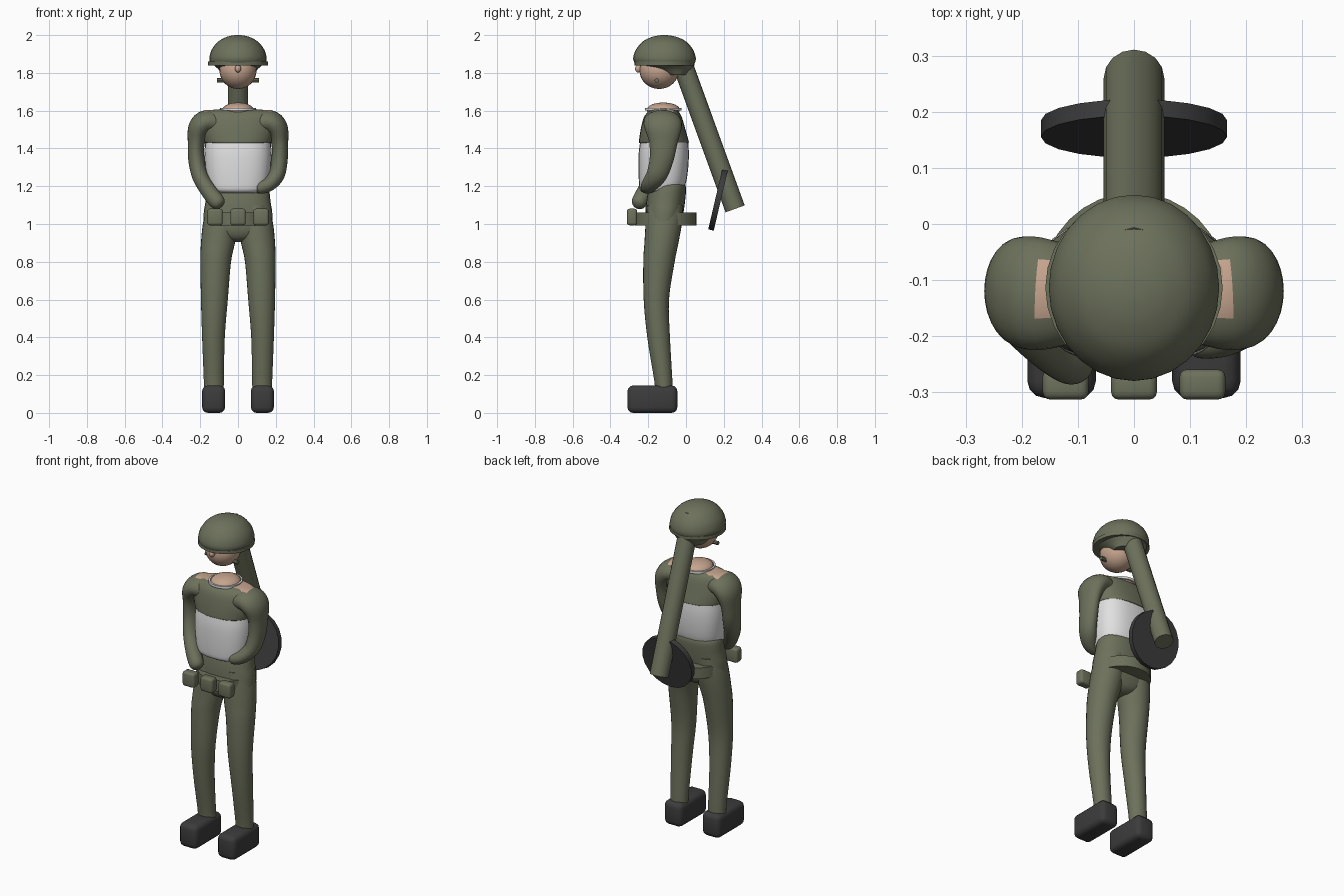
import bpy, bmesh, math
from mathutils import Vector, Matrix

if "Cube" in bpy.data.objects:
    bpy.data.objects.remove(bpy.data.objects["Cube"])


def material(name, rgb):
    m = bpy.data.materials.new(name)
    m.use_nodes = True
    m.diffuse_color = (*rgb, 1)
    m.node_tree.nodes["Principled BSDF"].inputs["Base Color"].default_value = (*rgb, 1)
    return m


OLIVE = material("olive cloth", (0.15, 0.165, 0.105))
SKIN = material("skin", (0.56, 0.37, 0.27))
WHITE = material("white cloth", (0.75, 0.75, 0.75))
DARK = material("dark rubber", (0.045, 0.045, 0.047))


def finish(name, bm, *mats, angle=40):
    bmesh.ops.recalc_face_normals(bm, faces=bm.faces)
    mesh = bpy.data.meshes.new(name)
    bm.to_mesh(mesh)
    bm.free()
    obj = bpy.data.objects.new(name, mesh)
    bpy.context.collection.objects.link(obj)
    for m in mats:
        mesh.materials.append(m)
    bpy.ops.object.select_all(action="DESELECT")
    obj.select_set(True)
    bpy.context.view_layer.objects.active = obj
    bpy.ops.object.shade_smooth_by_angle(angle=math.radians(angle))
    return obj


def spline(keys, steps):
    """Catmull-Rom interpolation of key tuples."""
    keys = [Vector(k) for k in keys]
    out = []
    for i in range(len(keys) - 1):
        a, b = keys[max(i - 1, 0)], keys[i]
        c, d = keys[i + 1], keys[min(i + 2, len(keys) - 1)]
        for s in range(steps):
            t = s / steps
            out.append(b + (c - a) * (t / 2) + (a * 2 - b * 5 + c * 4 - d) * (t * t / 2)
                       + (b * 3 - a - c * 3 + d) * (t ** 3 / 2))
    return out + [keys[-1]]


def loft(name, keys, *mats, sides=28, steps=4, power=2.0, level=False, bare=None):
    """Skin rings (x, y, z, width radius, depth radius) along a path."""
    rings = spline(keys, steps)
    bm = bmesh.new()
    loops = []
    for i, r in enumerate(rings):
        tangent = (rings[min(i + 1, len(rings) - 1)] - rings[max(i - 1, 0)])
        tangent = Vector((0, 0, 1)) if level else Vector(tangent[:3]).normalized()
        u = Vector((0, 1, 0)).cross(tangent).normalized()
        v = tangent.cross(u)
        loop = []
        for k in range(sides):
            a = 2 * math.pi * k / sides
            c, s = math.cos(a), math.sin(a)
            c = math.copysign(abs(c) ** (2 / power), c)
            s = math.copysign(abs(s) ** (2 / power), s)
            loop.append(bm.verts.new(Vector(r[:3]) + u * c * r[3] + v * s * r[4]))
        loops.append(loop)
    for a, b in zip(loops, loops[1:]):
        for k in range(sides):
            j = (k + 1) % sides
            bm.faces.new((a[k], a[j], b[j], b[k]))
    bm.faces.new(loops[0])
    bm.faces.new(loops[-1])
    if bare:
        for f in bm.faces:
            f.material_index = int(bare(f.calc_center_median()))
    return finish(name, bm, *mats)


def stack(name, rows, *mats, **kw):
    """Level rings given as (z, half width, front y, back y)."""
    keys = [(0, (f + b) / 2, z, w, (b - f) / 2) for z, w, f, b in rows]
    return loft(name, keys, *mats, level=True, **kw)


def ball(name, center, radii, mat):
    bm = bmesh.new()
    bmesh.ops.create_uvsphere(bm, u_segments=24, v_segments=16, radius=1)
    bmesh.ops.transform(bm, matrix=Matrix.Translation(center) @ Matrix.Diagonal((*radii, 1)), verts=bm.verts)
    return finish(name, bm, mat)


def rod(name, a, b, radius, mat, sides=20):
    a, b = Vector(a), Vector(b)
    bm = bmesh.new()
    bmesh.ops.create_cone(bm, cap_ends=True, segments=sides, radius1=radius,
                          radius2=radius, depth=(b - a).length)
    turn = (b - a).to_track_quat("Z", "Y").to_matrix().to_4x4()
    bmesh.ops.transform(bm, matrix=Matrix.Translation((a + b) / 2) @ turn, verts=bm.verts)
    return finish(name, bm, mat)


def box(name, center, size, mat, bevel):
    bm = bmesh.new()
    bmesh.ops.create_cube(bm, size=1)
    bmesh.ops.transform(bm, matrix=Matrix.Translation(center) @ Matrix.Diagonal((*size, 1)), verts=bm.verts)
    bmesh.ops.bevel(bm, geom=bm.edges[:], offset=bevel, segments=3, profile=0.5, affect="EDGES")
    return finish(name, bm, mat)


def bare_shoulder(p):
    return p.z > 1.585 and abs(p.x) < 0.178 and abs(p.y + 0.115) < 0.05


# Legs and boots
for side, label in ((1, "left"), (-1, "right")):
    leg = [(.128, -.117, .1, .052, .046), (.128, -.12, .17, .053, .048), (.13, -.145, .4, .06, .06),
           (.125, -.157, .6, .071, .067), (.118, -.143, .8, .081, .083),
           (.106, -.13, .9, .09, .09), (.093, -.118, 1.0, .093, .096), (.085, -.11, 1.1, .08, .095)]
    loft(label + "_trouser_leg", [(side * k[0], *k[1:]) for k in leg], OLIVE, level=True)
    box(label + "_boot", (side * .129, -.178, .0725), (.122, .264, .145), DARK, .03)

# Hips and torso
stack("trouser_hips", [(.905, .04, -.16, -.08), (.925, .1, -.195, -.05), (.97, .175, -.214, -.03),
                       (1.05, .182, -.215, -.015), (1.12, .172, -.21, -.005),
                       (1.19, .164, -.195, 0), (1.215, .152, -.18, -.01)], OLIVE, power=2.3)
stack("white_undershirt", [(1.165, .12, -.225, -.05), (1.18, .15, -.243, -.02), (1.22, .164, -.249, 0),
                           (1.3, .174, -.252, .012), (1.38, .177, -.25, .015),
                           (1.45, .172, -.24, .01)], WHITE, power=2.5)
stack("shirt_yoke", [(1.43, .175, -.248, .014), (1.44, .182, -.249, .014), (1.5, .195, -.24, -.003),
                     (1.56, .192, -.225, -.02), (1.59, .182, -.205, -.035), (1.602, .155, -.185, -.05),
                     (1.608, .09, -.17, -.07)], OLIVE, SKIN, power=2.3, bare=bare_shoulder)

# Arms
upper_arm = [(.1, -.125, 1.53, .06, .085), (.165, -.125, 1.54, .064, .1), (.205, -.12, 1.505, .06, .097),
             (.221, -.12, 1.43, .045, .075), (.22, -.13, 1.34, .043, .063)]
left_fore = [(.205, -.155, 1.26, .042, .055), (.165, -.19, 1.212, .038, .045),
             (.12, -.205, 1.192, .033, .036), (.1, -.21, 1.186, .022, .025), (.093, -.212, 1.184, .006, .007)]
right_fore = [(-.2, -.165, 1.25, .042, .054), (-.152, -.215, 1.17, .042, .046),
              (-.112, -.245, 1.12, .042, .042), (-.096, -.257, 1.1, .03, .03), (-.09, -.261, 1.093, .008, .008)]
loft("left_sleeve", upper_arm + left_fore, OLIVE, SKIN, bare=bare_shoulder)
loft("right_sleeve", [(-k[0], *k[1:]) for k in upper_arm] + right_fore, OLIVE, SKIN, bare=bare_shoulder)

# Neck and collar
ball("neck", (0, -.12, 1.605), (.082, .088, .038), SKIN)
collar = [(.094 * math.cos(t * math.pi / 16), .097 * math.sin(t * math.pi / 16)) for t in range(32)]
bm = bmesh.new()
rims = [[bm.verts.new((x * s, y * s - .12, z)) for x, y in collar]
        for s, z in ((1, 1.6), (1, 1.614), (.9, 1.614), (.9, 1.6))]
for a, b in zip(rims, rims[1:] + rims[:1]):
    for k in range(32):
        j = (k + 1) % 32
        bm.faces.new((a[k], a[j], b[j], b[k]))
finish("collar", bm, WHITE)

# Belt and pouches
rod("belt", (0, -.107, .993), (0, -.107, 1.06), .163, OLIVE, 32)
for x, label in ((-.122, "right"), (0, "middle"), (.122, "left")):
    box(label + "_pouch", (x, -.286, 1.037), (.082, .054, .088), OLIVE, .014)

# Head
ball("head", (0, -.142, 1.812), (.098, .104, .097), SKIN)
ball("nose", (0, -.252, 1.822), (.016, .018, .02), SKIN)
rod("chin_strap_bar", (-.11, -.155, 1.76), (.11, -.155, 1.76), .012, OLIVE, 8)

# Helmet
stack("helmet_dome", [(1.845, .142, -.264, .04), (1.86, .15, -.276, .05), (1.885, .151, -.279, .051),
                      (1.925, .138, -.264, .036), (1.965, .106, -.23, .002), (1.988, .066, -.187, -.042),
                      (1.998, .03, -.147, -.084), (2.0, .003, -.117, -.111)], OLIVE)
stack("helmet_brim", [(1.84, .158, -.273, .046), (1.86, .158, -.273, .046)], OLIVE, steps=1)
stack("helmet_liner", [(1.79, .085, -.12, .012), (1.82, .105, -.19, .034), (1.845, .135, -.25, .044)], OLIVE)

# Slung tube and disc
rod("back_tube", (0, .26, 1.08), (0, -.058, 1.955), .054, OLIVE, 16)
axis = Vector((0, .974, -.227)) * .015
mid = Vector((0, .17, 1.13))
rod("back_disc", mid - axis, mid + axis, .166, DARK, 20)
